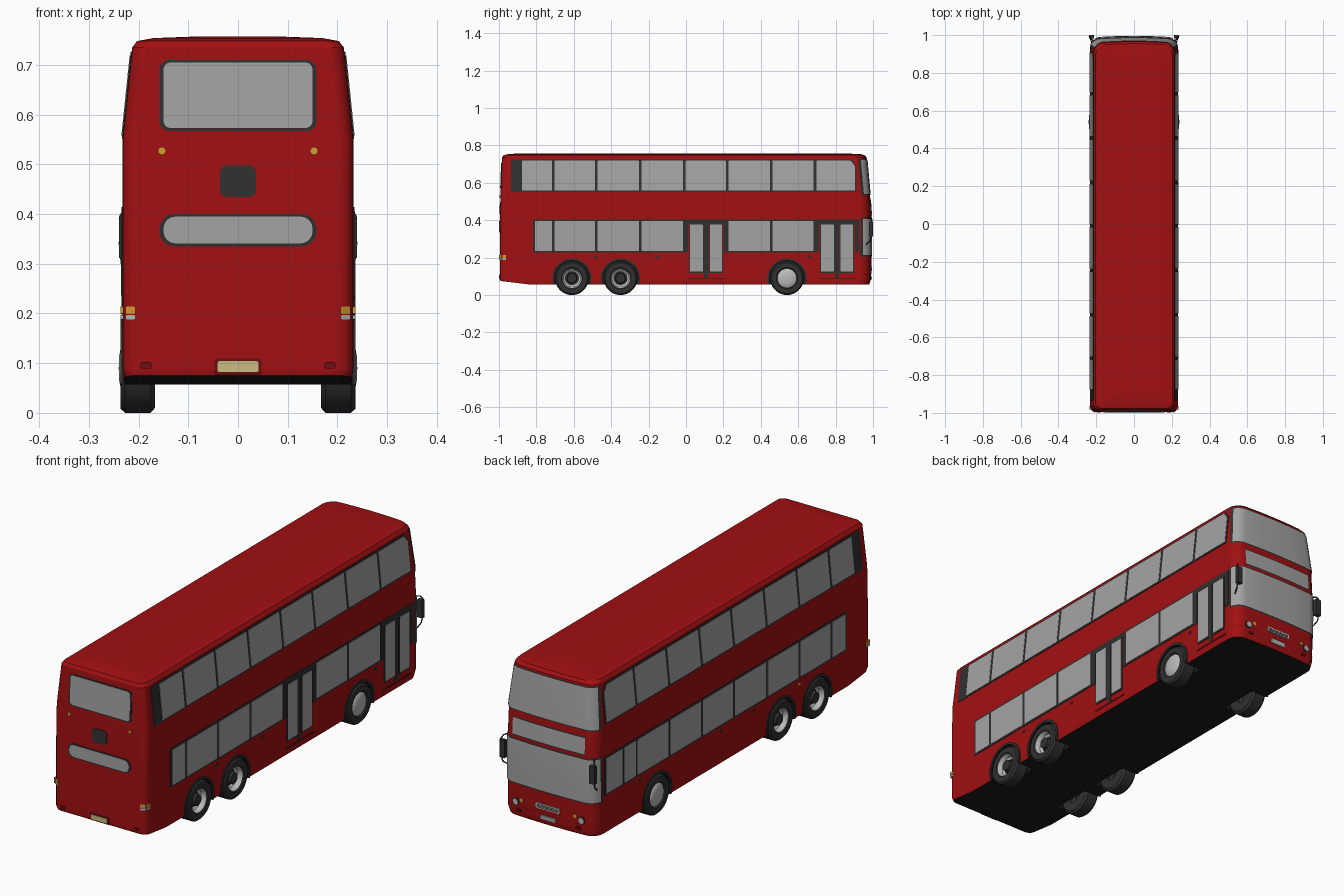
import bpy, bmesh, math

if "Cube" in bpy.data.objects:
    bpy.data.objects.remove(bpy.data.objects["Cube"])

def mat(name, r, g, b):
    m = bpy.data.materials.new(name)
    m.diffuse_color = (r, g, b, 1)
    m.use_nodes = True
    m.node_tree.nodes["Principled BSDF"].inputs["Base Color"].default_value = m.diffuse_color
    return m

RED = mat("red paint", 0.36, 0.005, 0.006)
GLASS = mat("grey glass", 0.37, 0.37, 0.37)
DARK = mat("dark trim", 0.03, 0.03, 0.03)
BLACK = mat("black underside", 0.011, 0.011, 0.011)
METAL = mat("light metal", 0.5, 0.5, 0.5)
AMBER = mat("amber lamp", 0.7, 0.32, 0.03)
CREAM = mat("cream plate", 0.62, 0.53, 0.24)
DEEP = mat("deep red", 0.16, 0.004, 0.005)

# body shape by height: z, half width, front y, rear y
LEVELS = [(.057, .228, .980, -.990), (.09, .232, .990, -.995), (.40, .232, .993, -.995),
          (.55, .232, .983, -.991), (.735, .213, .966, -.984), (.748, .203, .955, -.976),
          (.754, .17, .93, -.95), (.757, .09, .85, -.90)]
BOW, RF, RB = .01, .05, .03
WHEELS = (-.61, -.35, .54)

def prof(z):
    for a, b in zip(LEVELS, LEVELS[1:]):
        if z <= b[0]:
            t = max(0, (z - a[0]) / (b[0] - a[0]))
            return [a[i] + t * (b[i] - a[i]) for i in (1, 2, 3)]
    return LEVELS[-1][1:]

def half_ring(z, off=0.0):
    """Outline for x >= 0, from front centre round to rear centre."""
    hx, yf, yb = prof(z)
    hx, yf, yb, rf, rb = hx + off, yf + off, yb - off, RF + off, RB + off
    p = [(0, yf), (.5 * (hx - rf), yf)]
    p += [(hx - rf + rf * math.sin(a), yf - rf + rf * math.cos(a))
          for a in [math.pi / 12 * i for i in range(7)]]
    p = [(x, y - BOW * (x / hx) ** 2) for x, y in p]
    p += [(hx, -.84)]
    p += [(hx - rb + rb * math.cos(a), yb + rb - rb * math.sin(a))
          for a in [math.pi / 12 * i for i in range(7)]]
    return p + [(0, yb)]

def make(name, verts, faces, mats, recalc=True, idx=None, smooth=None):
    me = bpy.data.meshes.new(name)
    me.from_pydata(verts, [], faces)
    for m in mats:
        me.materials.append(m)
    if idx:
        for p, i in zip(me.polygons, idx):
            p.material_index = i
    if recalc:
        bm = bmesh.new()
        bm.from_mesh(me)
        bmesh.ops.remove_doubles(bm, verts=bm.verts, dist=1e-6)
        bmesh.ops.recalc_face_normals(bm, faces=bm.faces)
        bm.to_mesh(me)
        bm.free()
    ob = bpy.data.objects.new(name, me)
    bpy.context.collection.objects.link(ob)
    if smooth:
        select(ob)
        bpy.ops.object.shade_smooth_by_angle(angle=math.radians(smooth))
    return ob

def select(ob):
    bpy.ops.object.select_all(action='DESELECT')
    ob.select_set(True)
    bpy.context.view_layer.objects.active = ob

def lathe(name, profile, cy, cz, side, mats, idx, n=36, smooth=30):
    """Spin (radius, x) profile about the x axis."""
    vs = [(side * x, cy + r * math.cos(2 * math.pi * k / n), cz + r * math.sin(2 * math.pi * k / n))
          for r, x in profile for k in range(n)]
    fs, ids = [], []
    for i in range(len(profile) - 1):
        for k in range(n):
            q = (i * n + k, i * n + (k + 1) % n, (i + 1) * n + (k + 1) % n, (i + 1) * n + k)
            fs.append(q)
            ids.append(idx[i])
    return make(name, vs, fs, mats, True, ids, smooth)

# body shell
verts, faces = [], []
for z, *_ in LEVELS:
    h = half_ring(z)
    ring = h + [(-x, y) for x, y in h[-2:0:-1]]
    for x, y in ring:
        rise = .12 * max(0, -.84 - y) if z == LEVELS[0][0] else 0
        verts.append((x, y, z + rise))
n, m = len(ring), len(h)
for l in range(len(LEVELS) - 1):
    for i in range(n):
        j = (i + 1) % n
        faces.append((l * n + i, l * n + j, l * n + n + j, l * n + n + i))
for base in (0, (len(LEVELS) - 1) * n):       # floor and roof strips
    for i in range(m - 1):
        q = [i, i + 1, (n - i - 1) % n, (n - i) % n]
        faces.append([base + k for k in dict.fromkeys(q)])
body = make("body", verts, faces, [RED, BLACK])

# wheel arches cut from the body
for s in (-1, 1):
    for wy in WHEELS:
        cut = lathe("arch_cutter", [(0, .15), (.1, .15), (.1, .3), (0, .3)], wy, .09, s, [BLACK], [0] * 3, smooth=None)
        cut.hide_render = True
        select(body)
        b = body.modifiers.new("arch", 'BOOLEAN')
        b.operation, b.solver, b.object = 'DIFFERENCE', 'EXACT', cut
        bpy.ops.object.modifier_apply(modifier=b.name)
        bpy.data.objects.remove(cut)
for p in body.data.polygons:
    c = p.center
    arch = abs(c.x) < .225 and c.z < .2 and any(math.hypot(c.y - w, c.z - .09) < .104 for w in WHEELS)
    p.material_index = 1 if p.normal.z < -.5 or arch else 0
select(body)
bpy.ops.object.shade_smooth_by_angle(angle=math.radians(25))
body.modifiers.new("even_shading", 'WEIGHTED_NORMAL').keep_sharp = True

# thin plates laid on the body
def rrect(a0, a1, b0, b1, r=.004, seg=4):
    out = []
    for k, (a, b) in enumerate([(a1 - r, b1 - r), (a0 + r, b1 - r), (a0 + r, b0 + r), (a1 - r, b0 + r)]):
        for i in range(seg + 1):
            t = math.pi / 2 * (k + i / seg)
            out.append((a + r * math.cos(t), b + r * math.sin(t)))
    return out

def side_map(s):
    return lambda y, z, o: (s * (prof(z)[0] + o), y, z)
def rear(x, z, o):
    return (x, prof(z)[2] - o, z)
def front(x, z, o):
    return (x, prof(z)[1] - BOW * (x / .232) ** 2 + o, z)

def plate(name, pts, fn, m, off=.002):
    k = len(pts)
    vs = [fn(a, b, off) for a, b in pts] + [fn(a, b, -.002) for a, b in pts]
    fs = [tuple(range(k)), tuple(range(2 * k - 1, k - 1, -1))]
    fs += [(i, (i + 1) % k, k + (i + 1) % k, k + i) for i in range(k)]
    return make(name, vs, fs, [m])

def panes(name, edges, z0, z1, fn):
    for a, b in zip(edges, edges[1:]):
        plate(name, rrect(a + .007, b - .007, z0, z1), fn, GLASS, .0035)

BAYS = [-.71, -.48, -.245, -.01, .22, .455, .69]
for s in (-1, 1):
    f = side_map(s)
    # upper deck glazing with a cut front corner
    plate("upper_window_frame", [(-.935, .551), (.912, .551), (.912, .69), (.885, .726), (-.935, .726)], f, DARK)
    panes("upper_window", [-.883] + BAYS, .558, .719, f)
    plate("upper_front_window", [(.697, .558), (.904, .558), (.904, .688), (.88, .719), (.697, .719)], f, GLASS, .0035)
    # lower deck glazing
    groups = [[-.815] + BAYS[:4], [.22, .455, .69]] if s > 0 else [[-.815] + BAYS + [.785, .915]]
    for g in groups:
        plate("lower_window_frame", rrect(g[0] - .004, g[-1] + .004, .228, .405), f, DARK)
        panes("lower_window", g, .236, .397, f)
    # side marker lamps
    for y in (-.48, -.155, .075, .66):
        plate("side_marker", rrect(y - .008, y + .008, .198, .21), f, AMBER if y < -.2 and s < 0 else DARK)
    # corner tail lamps, side and rear faces
    for z0, z1, mt in ((.199, .214, AMBER), (.188, .197, METAL)):
        plate("tail_lamp_side", rrect(-.985, -.963, z0, z1, .002), f, mt, .004)
        x0, x1 = sorted((s * .206, s * .226))
        plate("tail_lamp", rrect(x0, x1, z0, z1, .002), lambda x, z, o: (x, -.995 + .012 * max(0, abs(x) - .206) / .02 - o, z), mt, .004)
    plate("rear_reflector", rrect(s * .185 - .011, s * .185 + .011, .089, .102), rear, DEEP, .004)
    plate("rear_indicator", rrect(s * .153 - .008, s * .153 + .008, .519, .535, .0079), rear, AMBER, .005)
    # headlamps and front indicators
    plate("headlamp_ring", rrect(s * .165 - .017, s * .165 + .017, .108, .142, .0169), front, DARK, .003)
    plate("headlamp", rrect(s * .165 - .013, s * .165 + .013, .112, .138, .0129), front, METAL, .005)
    plate("front_indicator", rrect(s * .135 - .009, s * .135 + .009, .13, .148, .0089), front, AMBER, .004)
    plate("fog_lamp", rrect(s * .15 - .012, s * .15 + .012, .083, .095), front, DEEP, .004)

# passenger doors on the right side
R = side_map(1)
for y in (0, .70):
    plate("door_header", rrect(y - .005, y + .225, .38, .405), R, DARK, .003)
    for a, b in ((-.005, .012), (.096, .118), (.203, .225)):
        lo = .09 if a == .096 else .228
        plate("door_post", rrect(y + a, y + b, lo, .39), R, DARK, .003)
    for a, b in ((.02, .092), (.125, .195)):
        plate("door_glass_seal", rrect(y + a - .004, y + b + .004, .118, .384), R, DARK, .003)
        plate("door_glass", rrect(y + a + .002, y + b - .002, .125, .378), R, GLASS, .0045)
    plate("door_sill", rrect(y + .01, y + .21, .086, .092, .002), R, DEEP, .003)

# rear face
for z0, z1, r in ((.567, .71, .02), (.335, .40, .03)):
    plate("rear_window_frame", rrect(-.158, .158, z0, z1, r), rear, DARK, .002)
    plate("rear_window", rrect(-.15, .15, z0 + .006, z1 - .005, r - .006), rear, GLASS, .0035)
plate("rear_vent", rrect(-.036, .036, .434, .498, .014), rear, DARK, .003)
plate("rear_plate_recess", rrect(-.047, .047, .077, .109), rear, DEEP, .002)
plate("rear_number_plate", rrect(-.041, .041, .082, .104), rear, CREAM, .004)

# wrap-around front glazing
def wrap(name, zs, count, m, off):
    vs = []
    for z in zs:
        h = half_ring(z, off)[:count]
        row = [(-x, y) for x, y in h[:0:-1]] + h
        vs += [(x, y, z) for x, y in row]
    k = 2 * count - 1
    fs = [(j * k + i, j * k + k + i, j * k + k + i + 1, j * k + i + 1)
          for j in range(len(zs) - 1) for i in range(k - 1)]
    make(name, vs, fs, [m], False, None, 40)

wrap("upper_windscreen_frame", (.536, .55, .728), 8, DARK, .002)
wrap("upper_windscreen", (.541, .55, .723), 7, GLASS, .0035)
wrap("destination_window_frame", (.426, .508), 3, DARK, .002)
wrap("destination_window", (.431, .503), 3, GLASS, .0035)
wrap("lower_windscreen_frame", (.207, .40, .414), 9, DARK, .002)
wrap("lower_windscreen", (.213, .40, .408), 8, GLASS, .0035)

# front grille, plate and bumper line
plate("front_grille", rrect(-.06, .06, .128, .152), front, METAL, .004)
for i in range(3):
    plate("grille_slat", rrect(-.055, .055, .132 + i * .006, .134 + i * .006, .0008), front, DARK, .005)
plate("front_number_plate", rrect(-.038, .038, .08, .1), front, METAL, .005)
wrap("bumper_line", (.106, .109), 8, DEEP, .001)

# wheels with arch lips
TYRE = [(.04, .167), (.08, .167), (.09, .176), (.09, .227), (.082, .236), (.057, .236)]
FRONT_HUB = [(.052, .23), (.046, .235), (.025, .239), (0, .24)]
REAR_HUB = [(.052, .231), (.046, .21), (.036, .203), (.028, .203), (.025, .226), (0, .228)]
for s in (-1, 1):
    for wy in WHEELS:
        hub, ids = (FRONT_HUB, [0, 1, 1, 1]) if wy > 0 else (REAR_HUB, [0, 1, 1, 0, 0, 0])
        lathe("wheel", TYRE + hub, wy, .09, s, [DARK, METAL], [0] * 5 + ids)
        lip = [(wy + r * math.cos(t), .09 + r * math.sin(t)) for r, ts in ((.105, range(-2, 23)), (.094, range(22, -3, -1)))
               for t in [math.pi * i / 20 for i in ts]]
        plate("wheel_arch_lip", lip, lambda y, z, o, s=s: (s * (.232 + o), y, z), DARK, .004)

# door mirrors on curved arms
for s in (-1, 1):
    cu = bpy.data.curves.new("mirror_arm", 'CURVE')
    cu.dimensions, cu.bevel_depth, cu.bevel_resolution = '3D', .003, 2
    sp = cu.splines.new('POLY')
    path = [(.215, .965, .415), (.228, .985, .41), (.236, .993, .395), (.237, .994, .34), (.232, .985, .29), (.222, .955, .265)]
    sp.points.add(len(path) - 1)
    for p, (x, y, z) in zip(sp.points, path):
        p.co = (s * x, y, z, 1)
    cu.materials.append(DARK)
    bpy.context.collection.objects.link(bpy.data.objects.new("mirror_arm", cu))
    bpy.ops.mesh.primitive_cube_add(size=1, location=(s * .226, .991, .352))
    ob = bpy.context.object
    ob.name, ob.scale = "mirror", (.026, .018, .08)
    ob.data.materials.append(DARK)
    bv = ob.modifiers.new("round", 'BEVEL')
    bv.width, bv.segments = .004, 2
